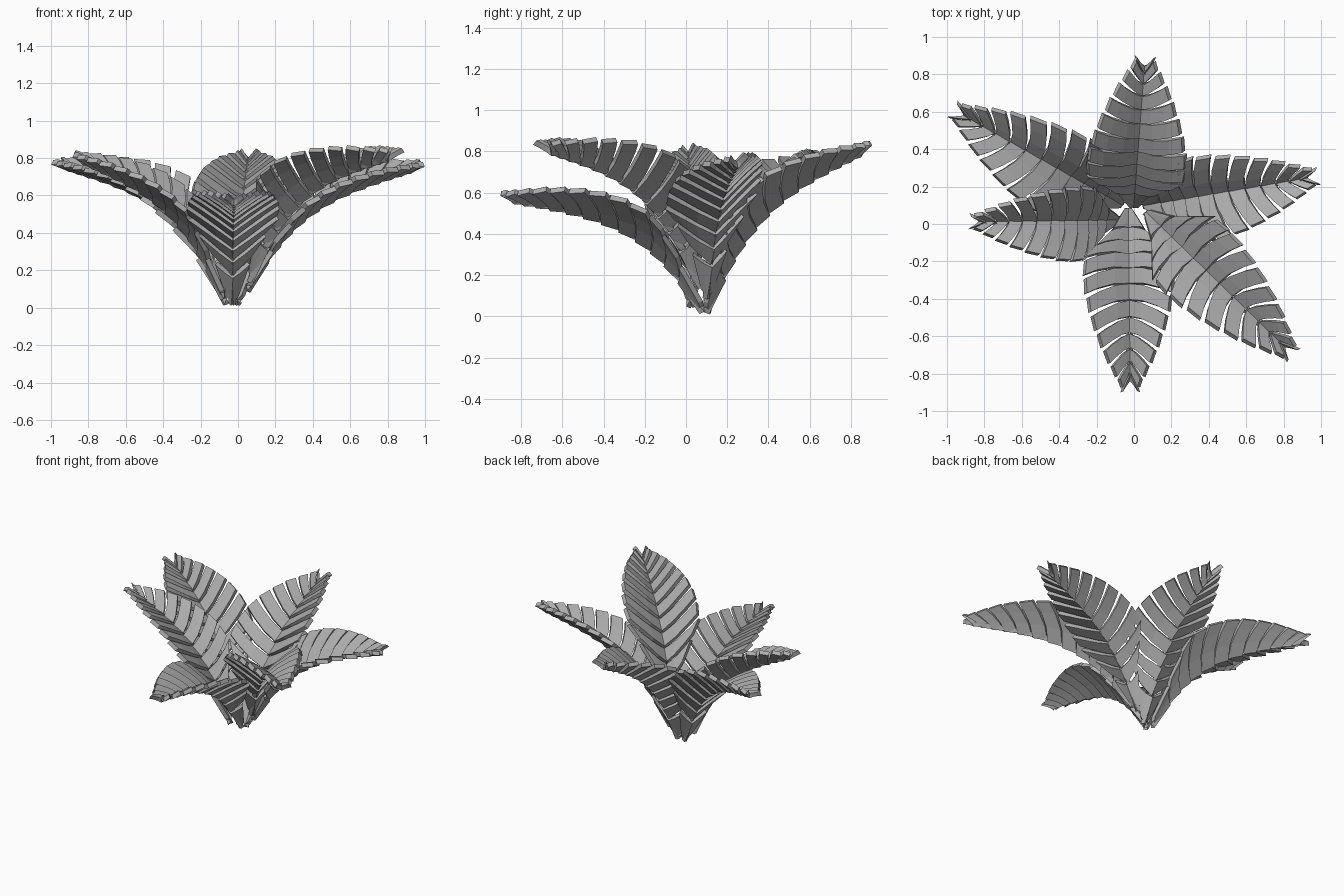
import bpy, math
from mathutils import Vector

cube = bpy.data.objects.get("Cube")
if cube:
    bpy.data.objects.remove(cube, do_unlink=True)

mat = bpy.data.materials.new("leaf grey")
mat.use_nodes = True
GREY = (0.42, 0.42, 0.42, 1)
mat.diffuse_color = GREY
mat.node_tree.nodes["Principled BSDF"].inputs["Base Color"].default_value = GREY

THICK = 0.028
# Half width of a leaf along its length
WIDTHS = [(0, 0.03), (0.2, 0.1), (0.3, 0.16), (0.42, 0.28), (0.55, 0.285),
          (0.7, 0.24), (0.85, 0.165), (0.93, 0.11), (1, 0.06)]
# Where each pair of slats starts, and where the last one ends
STATIONS = [0, 0.17, 0.26, 0.34, 0.42, 0.5, 0.58, 0.66, 0.735, 0.805, 0.865, 0.915, 0.96]


def half_width(s):
    for (a, wa), (b, wb) in zip(WIDTHS, WIDTHS[1:]):
        if s <= b:
            return wa + (wb - wa) * (s - a) / (b - a)
    return WIDTHS[-1][1]


class Rib:
    """Arching midrib, sampled evenly by length."""

    def __init__(self, root, tip, straight):
        root = Vector(root)
        span = Vector(tip) - root
        flat = Vector((span.x, span.y, 0))
        self.side = Vector((0, 0, 1)).cross(flat.normalized())
        self.pts = []
        for i in range(101):
            t = i / 100
            rise = (1 - straight) * (1 - (1 - t) ** 4) + straight * t
            self.pts.append(root + flat * t + Vector((0, 0, span.z * rise)))
        self.dist = [0]
        for a, b in zip(self.pts, self.pts[1:]):
            self.dist.append(self.dist[-1] + (b - a).length)

    def frame(self, s):
        d = s * self.dist[-1]
        i = 0
        while i < 99 and self.dist[i + 1] < d:
            i += 1
        along = (self.pts[i + 1] - self.pts[i]).normalized()
        point = self.pts[i] + along * (d - self.dist[i])
        return point, along.cross(self.side).normalized()


def slat(rib, start, end, sign, fold, scale, verts, faces):
    """One thick swept slat on one side of the rib."""
    lateral = rib.side * sign
    first = len(verts)
    steps = [0.02, 0.4, 0.75, 1]
    for v in steps:
        # Slats narrow towards the rim, leaving thin slits
        gap = (end - start) * (0.03 + 0.09 * v)
        bend = fold + 0.12 * (0.5 - v)
        for s, lift in ((start + gap, 0.012), (end - gap, 0)):
            sweep = 0.095 * min(1, half_width(s) / 0.13)
            width = half_width(s + sweep) * scale * v
            point, normal = rib.frame(s + sweep * v ** 1.4)
            up = normal * math.cos(fold) - lateral * math.sin(fold)
            p = point + width * (lateral * math.cos(bend) + normal * math.sin(bend))
            p += up * lift
            verts += [p, p + up * THICK]
    for k in range(len(steps) - 1):
        a = first + 4 * k
        b = a + 4
        quads = [(a, b, b + 2, a + 2), (a + 1, a + 3, b + 3, b + 1),
                 (a, a + 1, b + 1, b), (a + 2, b + 2, b + 3, a + 3)]
        if k == 0:
            quads.append((a, a + 2, a + 3, a + 1))
        if k == len(steps) - 2:
            quads.append((b, b + 1, b + 3, b + 2))
        faces += [q if sign < 0 else q[::-1] for q in quads]


def leaf(name, root, tip, straight, fold, roll, scale):
    rib = Rib(root, tip, straight)
    verts, faces = [], []
    for start, end in zip(STATIONS, STATIONS[1:]):
        for sign in (-1, 1):
            slat(rib, start, end, sign, fold + sign * roll, scale, verts, faces)
    mesh = bpy.data.meshes.new(name)
    mesh.from_pydata(verts, [], faces)
    mesh.materials.append(mat)
    mesh.update()
    obj = bpy.data.objects.new(name, mesh)
    bpy.context.collection.objects.link(obj)


# name, root, tip, straightness of the arch, fold, roll about the rib, width scale
leaf("back_leaf", (0, 0.12, 0), (0.06, 0.89, 0.79), 0.5, 0.54, 0, 1.08)
leaf("back_right_leaf", (-0.08, 0.12, 0), (-0.95, 0.61, 0.74), 0.38, 0.54, -0.2, 1)
leaf("right_leaf", (-0.1, 0.03, 0.03), (-0.87, 0.02, 0.78), 0.48, 0.58, -0.22, 0.85)
leaf("front_leaf", (-0.03, 0.06, 0), (-0.02, -0.88, 0.55), 0.32, 0.56, 0, 1)
leaf("front_left_leaf", (0.08, 0.05, 0.12), (0.84, -0.69, 0.79), 0.38, 0.66, 0, 1.05)
leaf("left_leaf", (0.07, 0.11, 0.07), (0.97, 0.26, 0.73), 0.44, 0.54, 0.2, 0.95)
